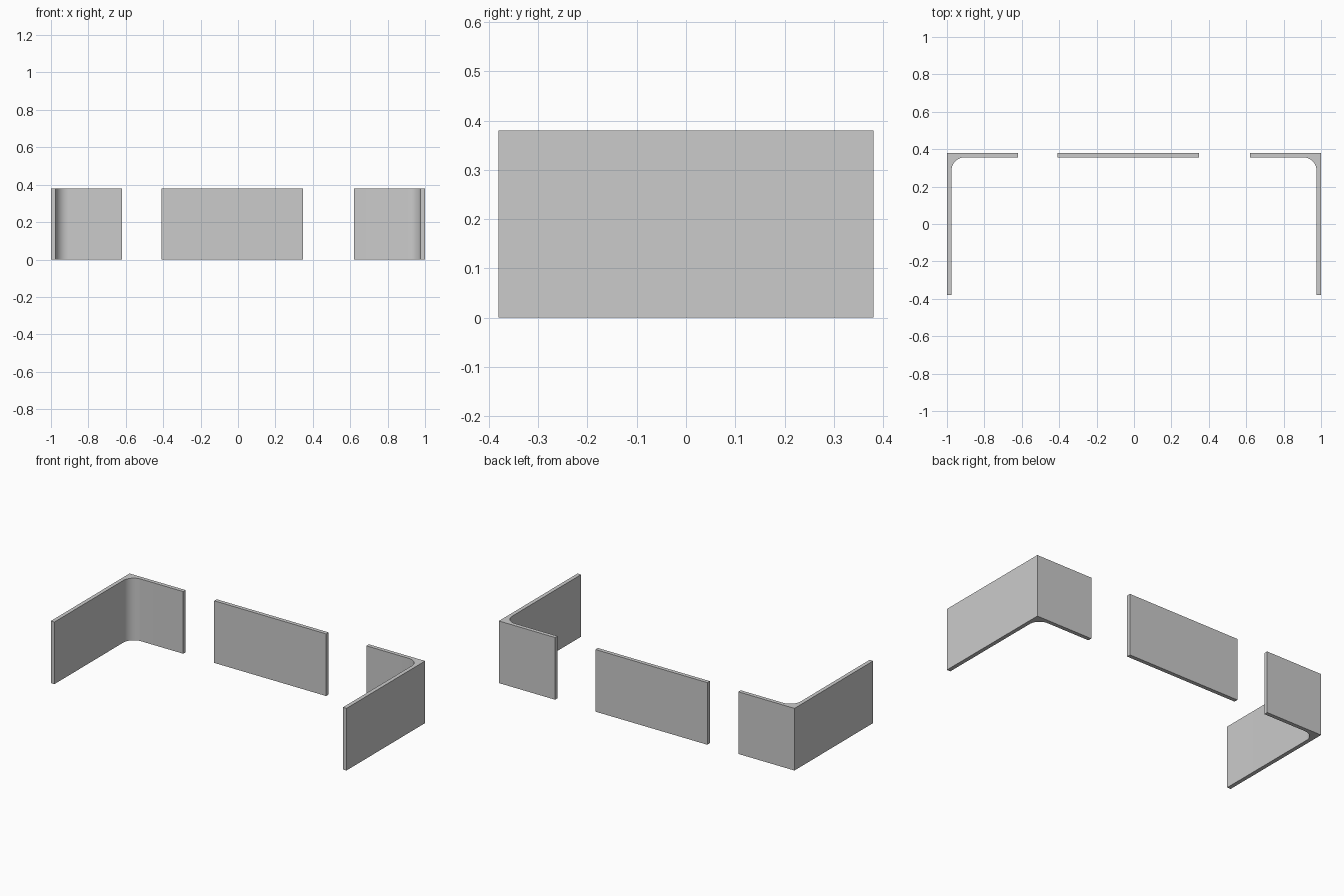
import bpy, bmesh, math

if "Cube" in bpy.data.objects:
    bpy.data.objects.remove(bpy.data.objects["Cube"])

HEIGHT = 0.38      # wall height
T = 0.024          # wall thickness
X, Y = 1.0, 0.38   # outer half extents
R = 0.07           # inner corner radius


def extruded(name, profile):
    """Raise a closed floor-plan outline to the wall height."""
    bm = bmesh.new()
    face = bm.faces.new([bm.verts.new((x, y, 0)) for x, y in profile])
    top = bmesh.ops.extrude_face_region(bm, geom=[face])["geom"]
    bmesh.ops.translate(bm, vec=(0, 0, HEIGHT),
                        verts=[v for v in top if isinstance(v, bmesh.types.BMVert)])
    bmesh.ops.recalc_face_normals(bm, faces=bm.faces)
    mesh = bpy.data.meshes.new(name)
    bm.to_mesh(mesh)
    bm.free()
    obj = bpy.data.objects.new(name, mesh)
    bpy.context.collection.objects.link(obj)
    bpy.ops.object.select_all(action='DESELECT')
    obj.select_set(True)
    bpy.context.view_layer.objects.active = obj
    bpy.ops.object.shade_smooth_by_angle(angle=math.radians(30))
    return obj


def corner_profile(side):
    """L-shaped plan, square outside and rounded inside."""
    cx, cy = X - T - R, Y - T - R
    arc = [(cx + R * math.cos(a), cy + R * math.sin(a))
           for a in (math.pi / 2 * i / 16 for i in range(17))]
    pts = [(X - T, -Y), *arc, (0.62, Y - T), (0.62, Y), (X, Y), (X, -Y)]
    return [(side * x, y) for x, y in pts]


# Two mirrored corner walls
extruded("left_corner_wall", corner_profile(-1))
extruded("right_corner_wall", corner_profile(1))

# Straight back panel, slightly off centre
extruded("back_panel", [(-0.41, Y - T), (0.347, Y - T), (0.347, Y), (-0.41, Y)])
